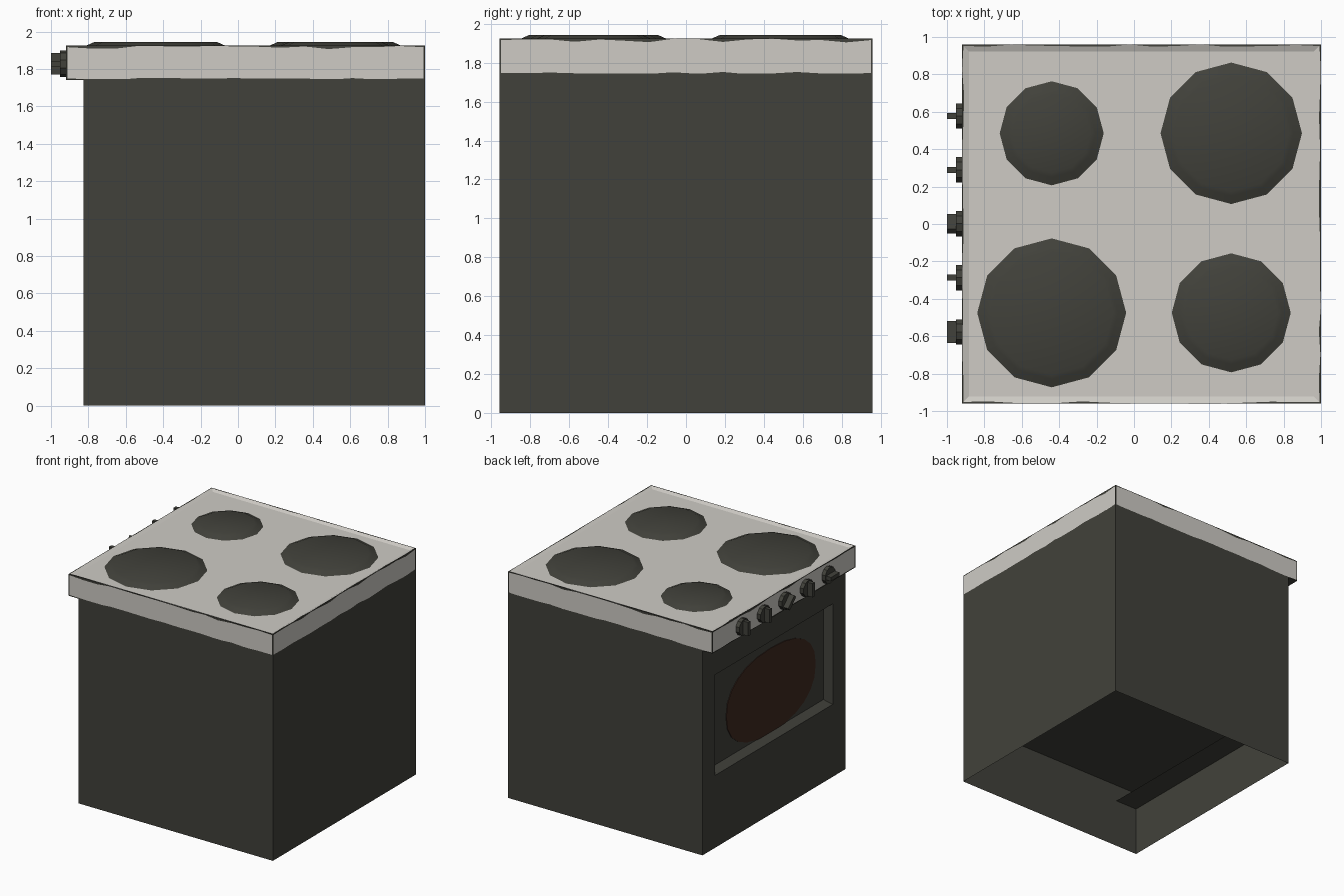
import bpy, bmesh, math, random
from mathutils import Matrix, Vector

if "Cube" in bpy.data.objects:
    bpy.data.objects.remove(bpy.data.objects["Cube"])

random.seed(4)


def material(name, rgb):
    m = bpy.data.materials.new(name)
    m.diffuse_color = (*rgb, 1)
    m.use_nodes = True
    m.node_tree.nodes["Principled BSDF"].inputs["Base Color"].default_value = m.diffuse_color
    return m


DARK = material("dark iron", (0.053, 0.053, 0.043))
LIGHT = material("worn grey enamel", (0.62, 0.60, 0.56))
GLASS = material("dark brown glass", (0.050, 0.022, 0.014))


def finish(bm, name, mats):
    me = bpy.data.meshes.new(name)
    bm.to_mesh(me)
    bm.free()
    ob = bpy.data.objects.new(name, me)
    bpy.context.collection.objects.link(ob)
    for m in mats:
        me.materials.append(m)
    return ob


def box(name, lo, hi, mat, rot):
    bm = bmesh.new()
    bmesh.ops.create_cube(bm, size=1)
    for v in bm.verts:
        v.co = Vector([l + (c + 0.5) * (h - l) for l, h, c in zip(lo, hi, v.co)])
    bmesh.ops.transform(bm, matrix=rot, verts=bm.verts)
    return finish(bm, name, [mat])


def loft(bm, rings):
    # quads between successive closed vertex rings
    for a, b in zip(rings, rings[1:]):
        n = len(a)
        for i in range(n):
            bm.faces.new((a[i], a[(i + 1) % n], b[(i + 1) % n], b[i]))


# Body: open underneath, with a recessed oven door on the -x side
bm = bmesh.new()


def rect(x, y, z0, z1):
    return [bm.verts.new((x, a, b)) for a, b in ((y, z0), (-y, z0), (-y, z1), (y, z1))]


back = rect(1.0, 0.96, 0, 1.745)
front = rect(-0.827, 0.96, 0, 1.745)
hole = rect(-0.827, 0.79, 0.615, 1.47)
panel = rect(-0.76, 0.76, 0.65, 1.44)
loft(bm, [back, front, hole, panel])
bm.faces.new(panel)
bm.faces.new(back[::-1])
floor = [f for f in bm.faces if all(abs(v.co.z) < 1e-4 for v in f.verts)]
bmesh.ops.delete(bm, geom=floor, context='FACES_ONLY')
bmesh.ops.recalc_face_normals(bm, faces=bm.faces)
if back[0].link_faces and max(bm.faces, key=lambda f: f.calc_center_median().x).normal.x < 0:
    bmesh.ops.reverse_faces(bm, faces=bm.faces)
# inner underside of the oven and the strip below its door
for x0, x1, z in ((-0.827, 1.0, 0.565), (-0.827, -0.62, 0.42)):
    bm.faces.new([bm.verts.new(p) for p in
                  ((x0, -0.96, z), (x0, 0.96, z), (x1, 0.96, z), (x1, -0.96, z))])
finish(bm, "oven_body", [DARK])

# Rounded oven window on the door panel
bm = bmesh.new()


def oval(x):
    ring = []
    for i in range(24):
        a = math.tau * i / 24
        c, s = math.cos(a), math.sin(a)
        ring.append(bm.verts.new((x, -0.05 + 0.6 * math.copysign(abs(c) ** 0.87, c),
                                  1.0 + 0.36 * math.copysign(abs(s) ** 0.87, s))))
    return ring


r0, r1 = oval(-0.759), oval(-0.765)
loft(bm, [r0, r1])
bm.faces.new(r1)
bmesh.ops.recalc_face_normals(bm, faces=bm.faces)
cap = max(bm.faces, key=lambda f: f.calc_area())
if cap.normal.x > 0:
    bmesh.ops.reverse_faces(bm, faces=bm.faces)
finish(bm, "oven_window", [GLASS])

# Hob: slab with chipped dark edges and a shallow sunken top
hob = bmesh.new()
bmesh.ops.create_cube(hob, size=1)
for v in hob.verts:
    v.co = Vector((0.04 + v.co.x * 1.92, v.co.y * 1.92, 1.8325 + v.co.z * 0.185))
hob.normal_update()
sides = [f for f in hob.faces if abs(f.normal.z) < 0.5]
top = [f for f in hob.faces if f.normal.z > 0.5]
bmesh.ops.inset_individual(hob, faces=sides, thickness=0.012)
for f in sides:
    f.material_index = 1
bmesh.ops.inset_individual(hob, faces=top, thickness=0.012)
chipped = list({e for f in sides + top for e in f.edges if e.calc_length() > 1})
res = bmesh.ops.inset_individual(hob, faces=top, thickness=0.04, depth=-0.012)
for f in top + res["faces"]:
    f.material_index = 1
# break the long paint borders into an uneven line, moving points within each face
for e in chipped:
    mid = (e.verts[0].co + e.verts[1].co) / 2 - Vector((0.04, 0, 1.8325))
    flat = abs(mid.z) > 0.09
    along = (e.verts[0].co - e.verts[1].co).normalized()
    inward = Vector((-mid.x, -mid.y, 0)) if flat else Vector((0, 0, -mid.z))
    inward = (inward - along * inward.dot(along)).normalized()
    cut = bmesh.ops.subdivide_edges(hob, edges=[e], cuts=14)
    for v in {g for g in cut["geom_inner"] if isinstance(g, bmesh.types.BMVert)}:
        lo, hi = (-0.009, 0.004) if flat or mid.z < 0 else (-0.008, 0.012)
        v.co += inward * random.uniform(lo, hi)
finish(hob, "hob", [DARK, LIGHT])


def disc(name, rings, sides, matrix):
    # stepped disc from (radius, height) pairs, capped on top
    bm = bmesh.new()
    vs = [[bm.verts.new((r * math.cos(math.tau * i / sides),
                         r * math.sin(math.tau * i / sides), h))
           for i in range(sides)] for r, h in rings]
    loft(bm, vs)
    bm.faces.new(vs[-1])
    bmesh.ops.transform(bm, matrix=matrix, verts=bm.verts)
    bm.normal_update()
    return finish(bm, name, [DARK])


# Four hot plates
for i, (x, y, r) in enumerate(((-0.44, 0.485, 0.285), (0.52, 0.485, 0.385),
                               (-0.44, -0.475, 0.405), (0.52, -0.475, 0.325))):
    plate = disc(f"hot_plate_{i + 1}", [(r, 1.91), (r - 0.05, 1.932), (r - 0.075, 1.943)],
                 12, Matrix.Translation((x, y, 0)))
    for p in plate.data.polygons:
        p.use_smooth = True

# Five control knobs: round base with a turned grip bar
face_out = Matrix.Rotation(-math.pi / 2, 4, 'Y')
for i, (y, turn) in enumerate(((0.577, 0), (0.29, 0), (0.002, 45), (-0.287, 0), (-0.577, 90))):
    place = Matrix.Translation((-0.915, y, 1.827))
    disc(f"knob_base_{i + 1}", [(0.071, 0), (0.071, 0.038)], 10, place @ face_out)
    box(f"knob_grip_{i + 1}", (-0.085, -0.016, -0.058), (-0.03, 0.016, 0.058), DARK,
        place @ Matrix.Rotation(math.radians(turn), 4, 'X'))
